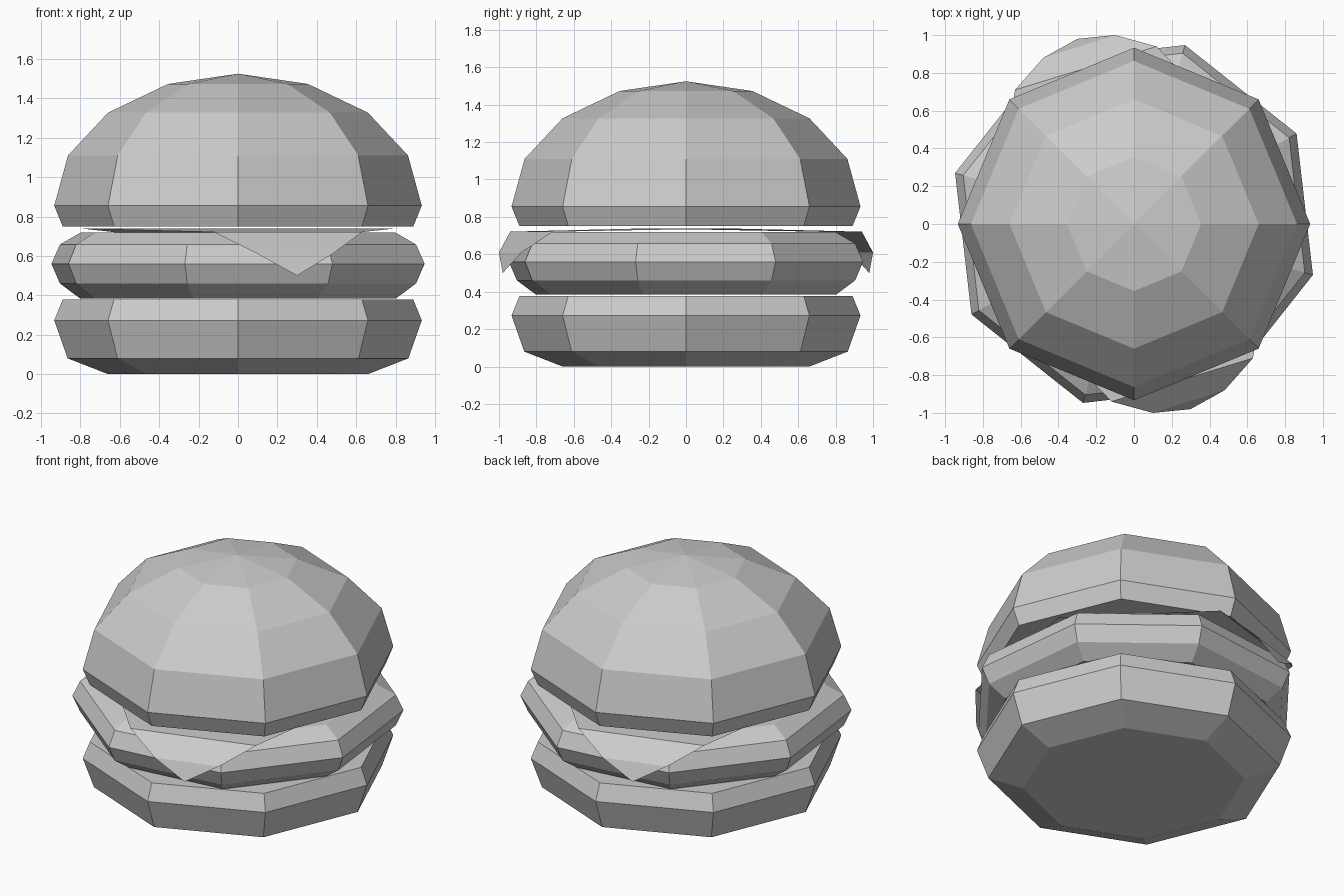
import bpy
import bmesh
from math import sin, cos, radians, tau
from mathutils import Matrix

if "Cube" in bpy.data.objects:
    bpy.data.objects.remove(bpy.data.objects["Cube"])

SIDES = 8


def lathe(name, profile, turn=0.0):
    """Spin (radius, height) rows into a closed flat-faced solid."""
    bm = bmesh.new()
    rings = []
    for r, z in profile:
        if r == 0:
            rings.append([bm.verts.new((0, 0, z))] * SIDES)
        else:
            rings.append([bm.verts.new((r * cos(tau * i / SIDES + turn),
                                        r * sin(tau * i / SIDES + turn), z))
                          for i in range(SIDES)])
    for low, high in zip(rings, rings[1:]):
        for i in range(SIDES):
            j = (i + 1) % SIDES
            corners = [low[i], low[j], high[j], high[i]]
            bm.faces.new(list(dict.fromkeys(corners)))
    for ring, (r, z) in ((rings[0], profile[0]), (rings[-1], profile[-1])):
        if r > 0:
            bm.faces.new(ring)
    finish(name, bm)


def finish(name, bm):
    bmesh.ops.recalc_face_normals(bm, faces=bm.faces[:])
    mesh = bpy.data.meshes.new(name)
    bm.to_mesh(mesh)
    bm.free()
    bpy.context.collection.objects.link(bpy.data.objects.new(name, mesh))


# Buns
lathe("bottom_bun", [(0.66, 0), (0.865, 0.08), (0.933, 0.273), (0.89, 0.378)])
lathe("top_bun", [(0.89, 0.75), (0.933, 0.855), (0.863, 1.11),
                  (0.66, 1.327), (0.355, 1.473), (0, 1.525)])

# Patty, turned slightly against the buns
lathe("patty", [(0.835, 0.385), (0.94, 0.46), (0.985, 0.56),
                (0.94, 0.658), (0.83, 0.719)], radians(-15.9))

# Cheese slice: shallow ridge across, one drooping corner at front and back
bm = bmesh.new()
for turn in (0, tau / 2):
    rot = Matrix.Rotation(turn, 3, 'Z')
    points = [(-0.785, -0.24, 0.738), (0.785, 0.24, 0.738),
              (0.63, -0.71, 0.721), (-0.12, -0.94, 0.721),
              (0.48, -0.88, 0.61), (0.10, -1.0, 0.61), (0.30, -0.98, 0.50)]
    v = [bm.verts.new(p) for p in points]
    bmesh.ops.rotate(bm, verts=v, cent=(0, 0, 0), matrix=rot)
    for face in ((0, 3, 2, 1), (3, 5, 4, 2), (5, 6, 4)):
        bm.faces.new([v[i] for i in face])
bmesh.ops.remove_doubles(bm, verts=bm.verts[:], dist=0.001)
finish("cheese_slice", bm)
